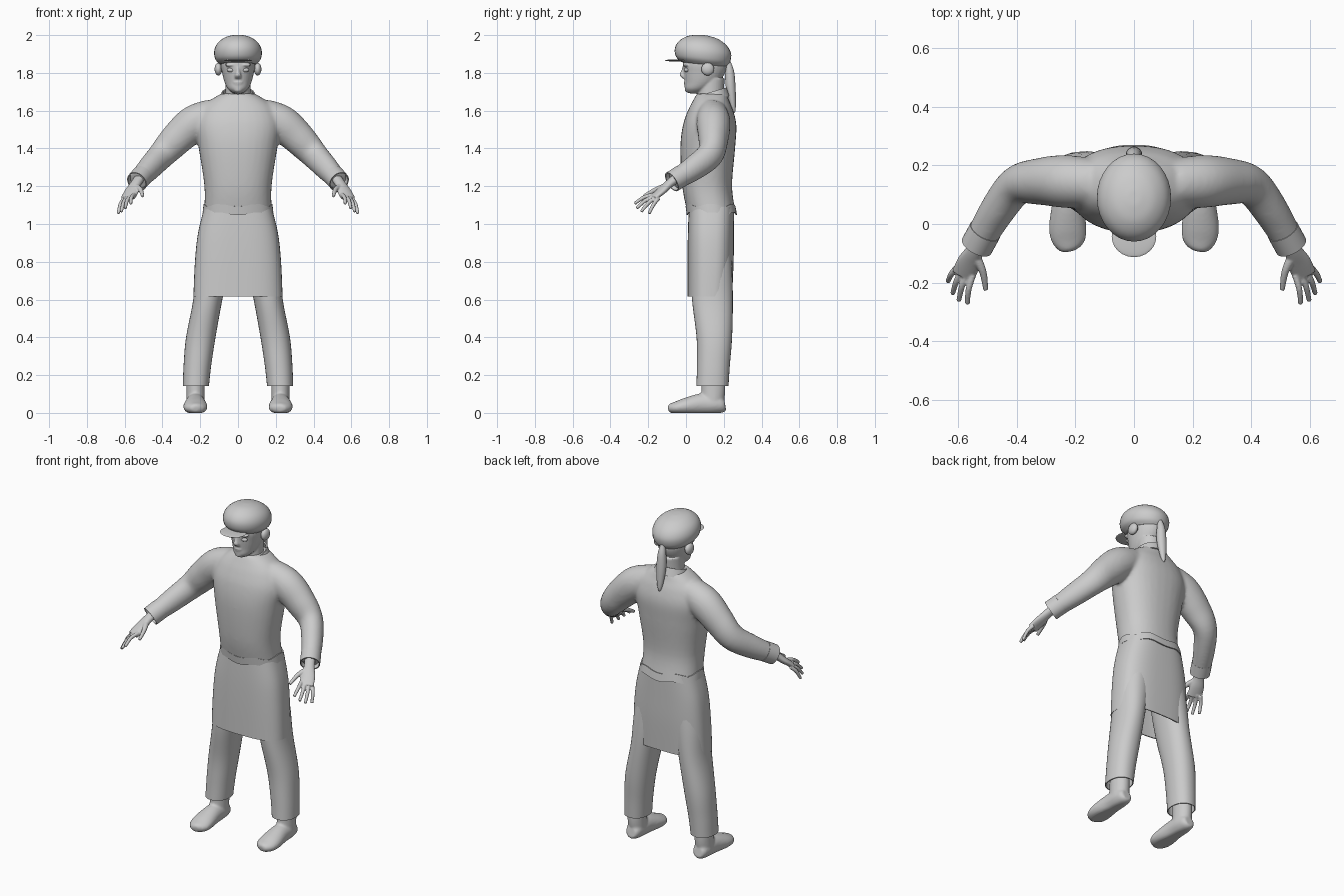
import bpy, bmesh, math
from mathutils import Vector, Matrix

cube = bpy.data.objects.get("Cube")
if cube:
    bpy.data.objects.remove(cube)

grey = bpy.data.materials.new("plain_grey")
grey.use_nodes = True
COLOUR = (0.6, 0.6, 0.6, 1)
grey.diffuse_color = COLOUR
grey.node_tree.nodes["Principled BSDF"].inputs["Base Color"].default_value = COLOUR


def spline(rows, steps):
    """Catmull-Rom interpolation of (x, y, z, width, depth) rows."""
    out = []
    for i in range(len(rows) - 1):
        a, b, c, d = (rows[max(0, min(len(rows) - 1, i + k))] for k in (-1, 0, 1, 2))
        for s in range(steps):
            t = s / steps
            out.append([q + 0.5 * t * (r - p + t * (2 * p - 5 * q + 4 * r - e
                        + t * (3 * (q - r) + e - p)))
                        for p, q, r, e in zip(a, b, c, d)])
    return out + [list(rows[-1])]


def loft(bm, rows, flat=True, side=1, sides=32, steps=5, power=2, cap=True, shear=0, wave=0):
    """Skin elliptical rings; flat rings stay level, others follow the path."""
    rows = spline(rows, steps)
    rings = []
    for i, (x, y, z, w, d) in enumerate(rows):
        u, v = Vector((1, 0, 0)), Vector((0, 1, 0))
        if not flat:
            before, after = rows[max(i - 1, 0)], rows[min(i + 1, len(rows) - 1)]
            t = (Vector(after[:3]) - Vector(before[:3])).normalized()
            u = t.cross(Vector((0, 0, 1))).normalized()
            v = u.cross(t)
        ring = []
        for k in range(sides):
            a = math.tau * k / sides
            c, s = math.cos(a), math.sin(a)
            c = math.copysign(abs(c) ** (2 / power), c)
            s = math.copysign(abs(s) ** (2 / power), s)
            p = Vector((x, y, z)) + u * (w * c) + v * (d * s)
            p.z += shear * (y - p.y) + wave * math.cos(6 * a)
            ring.append(bm.verts.new((p.x * side, p.y, max(p.z, 0))))
        rings.append(ring)
    for r, q in zip(rings, rings[1:]):
        for k in range(sides):
            n = (k + 1) % sides
            bm.faces.new((r[k], r[n], q[n], q[k]))
    if cap:
        bm.faces.new(rings[0][::-1])
        bm.faces.new(rings[-1])


def ball(bm, centre, size):
    m = Matrix.Translation(centre) @ Matrix.Diagonal((*size, 1))
    bmesh.ops.create_uvsphere(bm, u_segments=24, v_segments=14, radius=1, matrix=m)


def finish(name, bm, voxel=0, shell=0, relax=4):
    """Turn the collected shapes into one object, optionally fused or thickened."""
    bmesh.ops.recalc_face_normals(bm, faces=bm.faces)
    mesh = bpy.data.meshes.new(name)
    bm.to_mesh(mesh)
    bm.free()
    mesh.materials.append(grey)
    ob = bpy.data.objects.new(name, mesh)
    bpy.context.collection.objects.link(ob)
    bpy.ops.object.select_all(action='DESELECT')
    ob.select_set(True)
    bpy.context.view_layer.objects.active = ob
    if voxel:
        m = ob.modifiers.new("fuse", 'REMESH')
        m.mode, m.voxel_size = 'VOXEL', voxel
        m = ob.modifiers.new("relax", 'SMOOTH')
        m.factor, m.iterations = 0.5, relax
    if shell:
        m = ob.modifiers.new("thickness", 'SOLIDIFY')
        m.thickness = shell
    for m in list(ob.modifiers):
        bpy.ops.object.modifier_apply(modifier=m.name)
    bpy.ops.object.shade_smooth_by_angle(angle=math.radians(45))


# Sweater: body and both sleeves fused
bm = bmesh.new()
loft(bm, [(0, .135, 1.06, .18, .128), (0, .112, 1.2, .178, .132), (0, .115, 1.4, .208, .145),
          (0, .125, 1.52, .225, .142), (0, .13, 1.6, .2, .12), (0, .132, 1.65, .155, .097),
          (0, .137, 1.69, .09, .08)], power=2.3)
for side in (1, -1):
    loft(bm, [(.13, .14, 1.585, .08, .08), (.23, .145, 1.535, .09, .095),
              (.32, .145, 1.455, .08, .088), (.4, .13, 1.37, .067, .075),
              (.47, .04, 1.295, .06, .066), (.528, -.06, 1.232, .052, .052)],
         flat=False, side=side)
finish("sweater", bm, voxel=.01, relax=8)

# Wavy waist hem and collar
bm = bmesh.new()
loft(bm, [(0, .13, 1.1, .182, .132), (0, .137, 1.055, .187, .133)], sides=72,
     power=2.3, cap=False, wave=.007)
finish("sweater_hem", bm, shell=.006)
bm = bmesh.new()
loft(bm, [(0, .137, 1.65, .105, .094), (0, .137, 1.7, .085, .078)], cap=False, shear=-.3)
finish("collar", bm, shell=.008)

# Skirt
bm = bmesh.new()
loft(bm, [(0, .135, 1.09, .178, .12), (0, .132, .95, .212, .122), (0, .13, .8, .228, .122),
          (0, .126, .617, .236, .118)], sides=48, power=2.8, cap=False)
finish("skirt", bm, shell=.006)

for side, label in ((1, "left_"), (-1, "right_")):
    # Trouser leg
    bm = bmesh.new()
    loft(bm, [(.11, .13, .97, .08, .1), (.135, .135, .78, .088, .108), (.16, .14, .6, .077, .108),
              (.197, .15, .4, .078, .094), (.215, .145, .25, .073, .087),
              (.223, .14, .142, .069, .085)], side=side, power=2.2, cap=False)
    finish(label + "trouser_leg", bm, shell=.005)

    # Shoe: sole length plus ankle
    bm = bmesh.new()
    loft(bm, [(.225, .207, .045, .03, .03), (.225, .19, .043, .042, .043),
              (.225, .15, .047, .05, .052), (.225, .08, .047, .053, .055),
              (.226, .0, .035, .063, .045), (.224, -.05, .027, .06, .034),
              (.222, -.08, .024, .042, .026), (.22, -.093, .022, .02, .015)],
         flat=False, side=side)
    loft(bm, [(.225, .145, .24, .05, .06), (.225, .145, .12, .049, .063),
              (.225, .14, .05, .049, .06)], side=side)
    finish(label + "shoe", bm, voxel=.007)

    # Sleeve cuff
    bm = bmesh.new()
    loft(bm, [(.507, -.022, 1.256, .056, .058), (.536, -.075, 1.223, .056, .057)],
         flat=False, side=side, cap=False)
    finish(label + "cuff", bm, shell=.006)

    # Hand: palm, four fingers and thumb
    bm = bmesh.new()
    loft(bm, [(.515, -.04, 1.25, .03, .026), (.542, -.09, 1.212, .03, .022),
              (.562, -.13, 1.175, .04, .02), (.582, -.175, 1.138, .041, .015)],
         flat=False, side=side)
    tips = [(.568, -.272, 1.108), (.597, -.262, 1.083), (.618, -.238, 1.065), (.634, -.196, 1.055)]
    for i, tip in enumerate(tips):
        k = (i - 1.5) * .02
        base = Vector((.575 + .85 * k, -.16 + .5 * k, 1.145 - .3 * k))
        mid = base.lerp(Vector(tip), .5) + Vector((.005, 0, .01))
        loft(bm, [(*base, .011, .012), (*mid, .0105, .0105), (*tip, .0085, .0085)],
             flat=False, side=side, sides=12)
    loft(bm, [(.545, -.1, 1.205, .018, .015), (.516, -.16, 1.182, .013, .013),
              (.505, -.225, 1.147, .009, .009)], flat=False, side=side, sides=12)
    finish(label + "hand", bm, voxel=.004, relax=3)

    # Ear cover
    bm = bmesh.new()
    ball(bm, (side * .104, .115, 1.82), (.02, .034, .034))
    ball(bm, (side * .09, .115, 1.825), (.015, .022, .022))
    finish(label + "ear_cover", bm)

    # Eye
    bm = bmesh.new()
    ball(bm, (side * .037, .004, 1.815), (.022, .014, .012))
    finish(label + "eye", bm)

# Head and neck with nose, lips, chin and brow
bm = bmesh.new()
loft(bm, [(0, .13, 1.6, .075, .078), (0, .13, 1.68, .066, .07), (0, .135, 1.77, .066, .07)])
loft(bm, [(0, .045, 1.692, .025, .032), (0, .06, 1.715, .053, .066), (0, .083, 1.75, .071, .09),
          (0, .097, 1.8, .084, .11), (0, .1, 1.85, .091, .116), (0, .1, 1.92, .08, .1)])
loft(bm, [(0, .0, 1.84, .01, .016), (0, -.01, 1.81, .011, .016), (0, -.018, 1.788, .017, .017),
          (0, -.005, 1.77, .018, .012)], sides=16)
ball(bm, (0, -.001, 1.75), (.026, .011, .006))
ball(bm, (0, .001, 1.74), (.023, .011, .006))
ball(bm, (0, .01, 1.712), (.024, .017, .016))
for side in (1, -1):
    ball(bm, (side * .036, .002, 1.842), (.034, .018, .01))
finish("head", bm, voxel=.005, relax=3)

# Cap with peak
bm = bmesh.new()
loft(bm, [(0, .095, 1.845, .095, .118), (0, .09, 1.872, .12, .143), (0, .09, 1.915, .126, .149),
          (0, .09, 1.955, .11, .128), (0, .09, 1.985, .073, .085), (0, .09, 1.998, .03, .035),
          (0, .09, 2, .004, .004)], shear=.1)
finish("cap", bm)
bm = bmesh.new()
ball(bm, (0, -.043, 1.866), (.076, .07, .006))
finish("cap_peak", bm)

# Ponytail
bm = bmesh.new()
loft(bm, [(0, .222, 1.87, .01, .01), (0, .231, 1.81, .023, .023), (0, .236, 1.73, .028, .026),
          (0, .246, 1.65, .021, .018), (0, .252, 1.6, .01, .01), (0, .253, 1.588, .002, .002)],
     sides=20)
finish("ponytail", bm)
